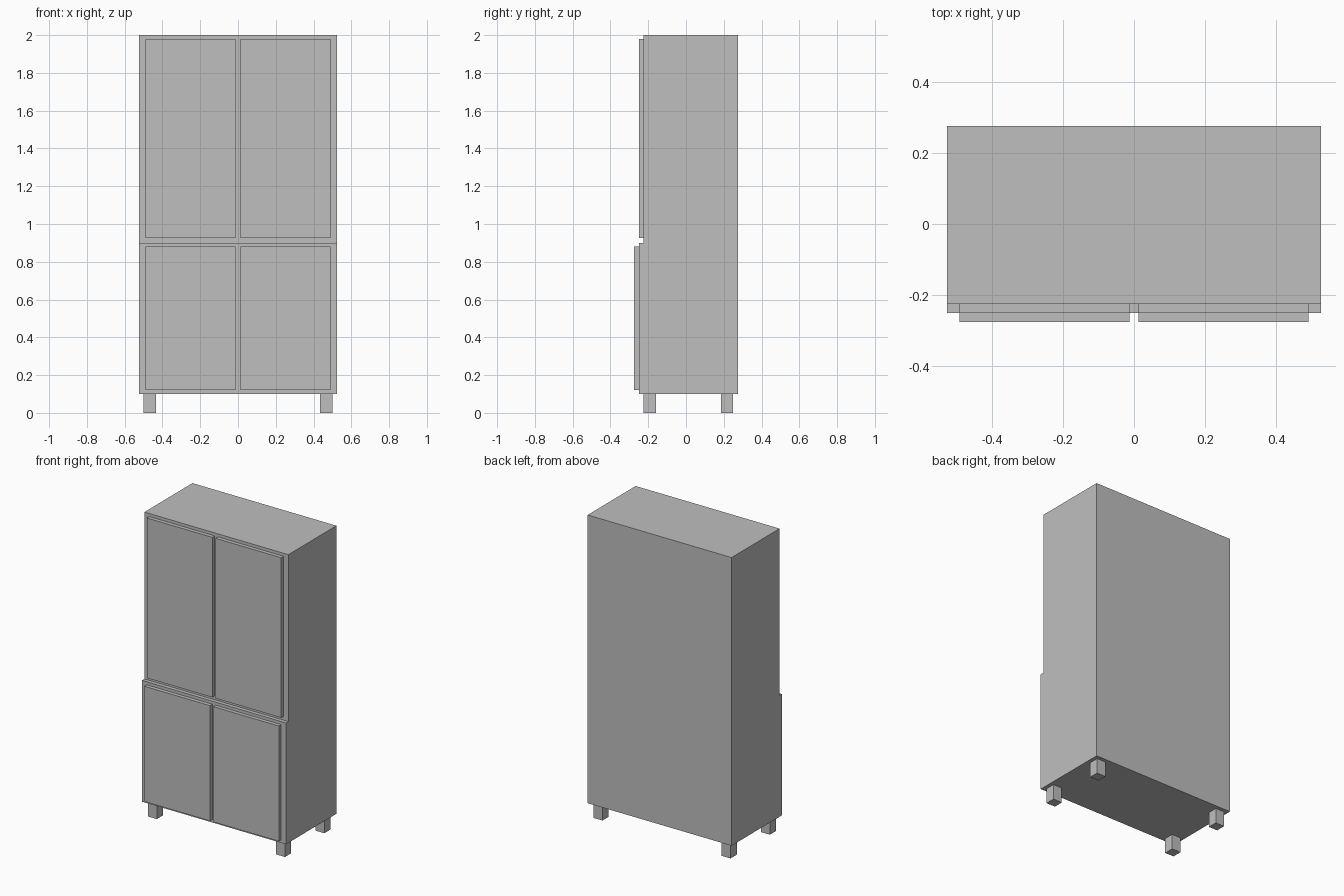
import bpy
import bmesh
from mathutils import Matrix, Vector

default = bpy.data.objects.get("Cube")
if default:
    bpy.data.objects.remove(default, do_unlink=True)

# One plain grey for the whole cabinet
grey = bpy.data.materials.new("cabinet grey")
grey.use_nodes = True
colour = (0.52, 0.52, 0.52, 1)
grey.diffuse_color = colour
grey.node_tree.nodes["Principled BSDF"].inputs["Base Color"].default_value = colour


def add_object(name, bm):
    bmesh.ops.recalc_face_normals(bm, faces=bm.faces)
    mesh = bpy.data.meshes.new(name)
    bm.to_mesh(mesh)
    bm.free()
    mesh.materials.append(grey)
    obj = bpy.data.objects.new(name, mesh)
    bpy.context.collection.objects.link(obj)
    return obj


def add_box(name, low, high):
    low, high = Vector(low), Vector(high)
    bm = bmesh.new()
    bmesh.ops.create_cube(bm, size=1, matrix=Matrix.Translation((low + high) / 2)
                          @ Matrix.Diagonal((high - low).to_4d()))
    return add_object(name, bm)


HALF_WIDTH = 0.525
BACK, UPPER_FRONT, LOWER_FRONT = 0.275, -0.225, -0.25
BOTTOM, STEP, TOP = 0.1, 0.9, 2.0
DOOR = 0.025

# Carcass: stepped side profile extruded across the width
profile = [(BACK, BOTTOM), (BACK, TOP), (UPPER_FRONT, TOP),
           (UPPER_FRONT, STEP), (LOWER_FRONT, STEP), (LOWER_FRONT, BOTTOM)]
bm = bmesh.new()
side = bm.faces.new([bm.verts.new((-HALF_WIDTH, y, z)) for y, z in profile])
extruded = bmesh.ops.extrude_face_region(bm, geom=[side], use_keep_orig=True)
moved = [v for v in extruded["geom"] if isinstance(v, bmesh.types.BMVert)]
bmesh.ops.translate(bm, verts=moved, vec=(2 * HALF_WIDTH, 0, 0))
add_object("cabinet_body", bm)

# Doors and legs on both sides
for label, sign in (("left", 1), ("right", -1)):
    x0, x1 = sorted((sign * 0.0125, sign * 0.49))
    add_box(f"upper_door_{label}", (x0, UPPER_FRONT - DOOR, 0.925), (x1, UPPER_FRONT, 1.98))
    add_box(f"lower_door_{label}", (x0, LOWER_FRONT - DOOR, 0.12), (x1, LOWER_FRONT, 0.88))
    x0, x1 = sorted((sign * 0.435, sign * 0.5))
    add_box(f"front_leg_{label}", (x0, -0.225, 0), (x1, -0.16, BOTTOM))
    add_box(f"back_leg_{label}", (x0, 0.185, 0), (x1, 0.25, BOTTOM))
